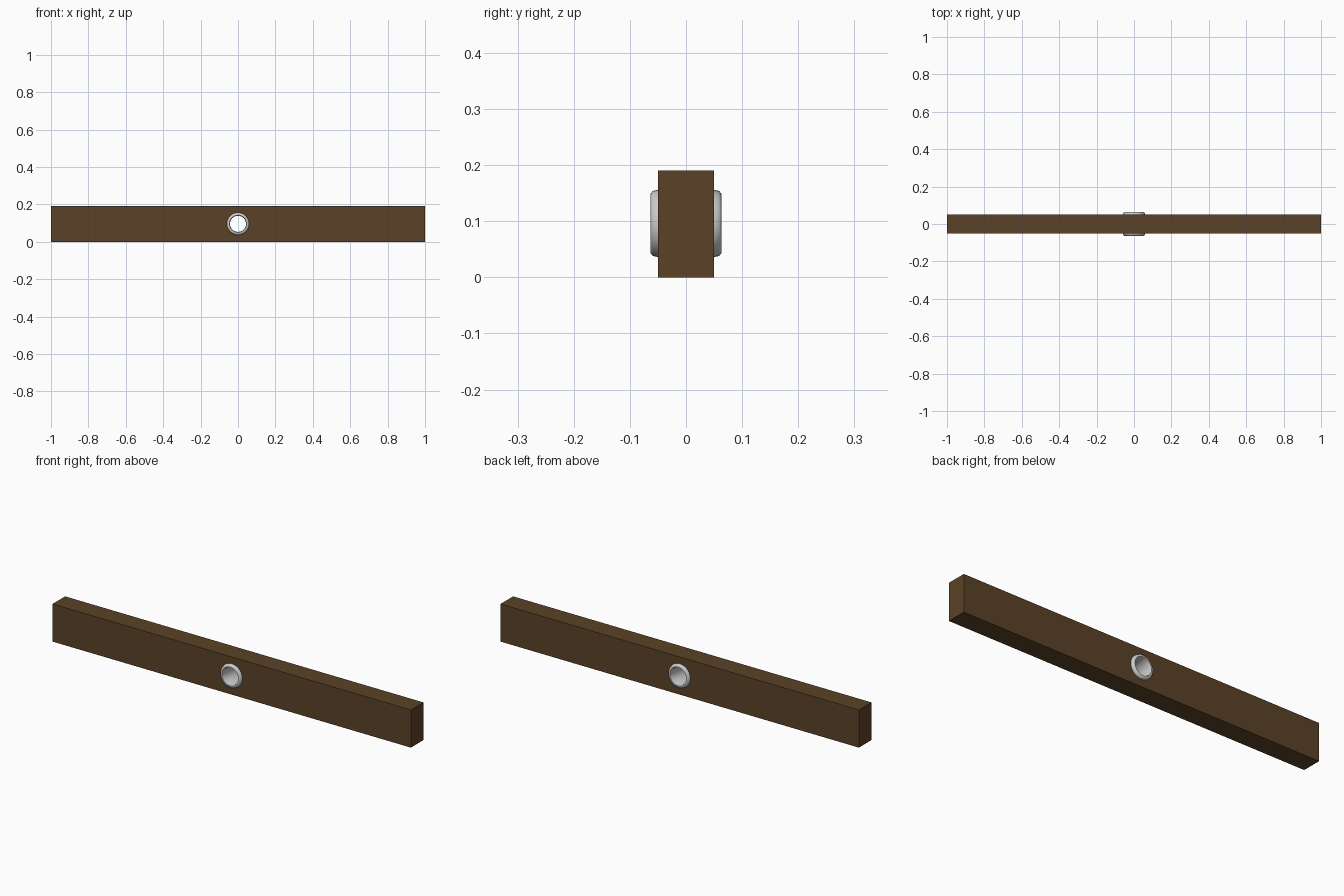
import bpy, bmesh, math

if "Cube" in bpy.data.objects:
    bpy.data.objects.remove(bpy.data.objects["Cube"])

HOLE_Z = 0.096
SIDES = 32


def material(name, color):
    m = bpy.data.materials.new(name)
    m.diffuse_color = color
    m.use_nodes = True
    m.node_tree.nodes["Principled BSDF"].inputs["Base Color"].default_value = m.diffuse_color
    return m


def lathe_y(name, profile):
    """Revolve a closed (radius, y) profile around the hole's y axis."""
    bm = bmesh.new()
    rings = []
    for i in range(SIDES):
        a = 2 * math.pi * i / SIDES
        rings.append([bm.verts.new((r * math.cos(a), y, HOLE_Z + r * math.sin(a)))
                      for r, y in profile])
    n = len(profile)
    for i in range(SIDES):
        p, q = rings[i], rings[(i + 1) % SIDES]
        for j in range(n):
            k = (j + 1) % n
            bm.faces.new((p[j], p[k], q[k], q[j]))
    bmesh.ops.recalc_face_normals(bm, faces=bm.faces)
    mesh = bpy.data.meshes.new(name)
    bm.to_mesh(mesh)
    bm.free()
    ob = bpy.data.objects.new(name, mesh)
    bpy.context.collection.objects.link(ob)
    return ob


# Wooden beam
bpy.ops.mesh.primitive_cube_add(size=1, location=(0, 0, 0.095))
beam = bpy.context.object
beam.name = "wooden_beam"
beam.scale = (2, 0.1, 0.19)
bpy.ops.object.transform_apply(location=True, scale=True)
beam.data.materials.append(material("brown_wood", (0.105, 0.055, 0.02, 1)))

# Round hole through the beam
bpy.ops.mesh.primitive_cylinder_add(vertices=SIDES, radius=0.05, depth=0.3,
                                    location=(0, 0, HOLE_Z),
                                    rotation=(math.pi / 2, 0, 0))
cutter = bpy.context.object
cutter.name = "hole_cutter"
cutter.hide_render = True
cut = beam.modifiers.new("hole", "BOOLEAN")
cut.operation = "DIFFERENCE"
cut.object = cutter
bpy.context.view_layer.objects.active = beam
bpy.ops.object.modifier_apply(modifier="hole")
bpy.data.objects.remove(cutter)

# Metal sleeve with a rounded collar on both faces
half = [(0.043, 0.055), (0.046, 0.063), (0.053, 0.063), (0.058, 0.059),
        (0.060, 0.050), (0.052, 0.048)]
profile = half + [(r, -y) for r, y in reversed(half)]
sleeve = lathe_y("metal_sleeve", profile)
bpy.ops.object.select_all(action="DESELECT")
sleeve.select_set(True)
bpy.context.view_layer.objects.active = sleeve
bpy.ops.object.shade_smooth_by_angle(angle=math.radians(40))
